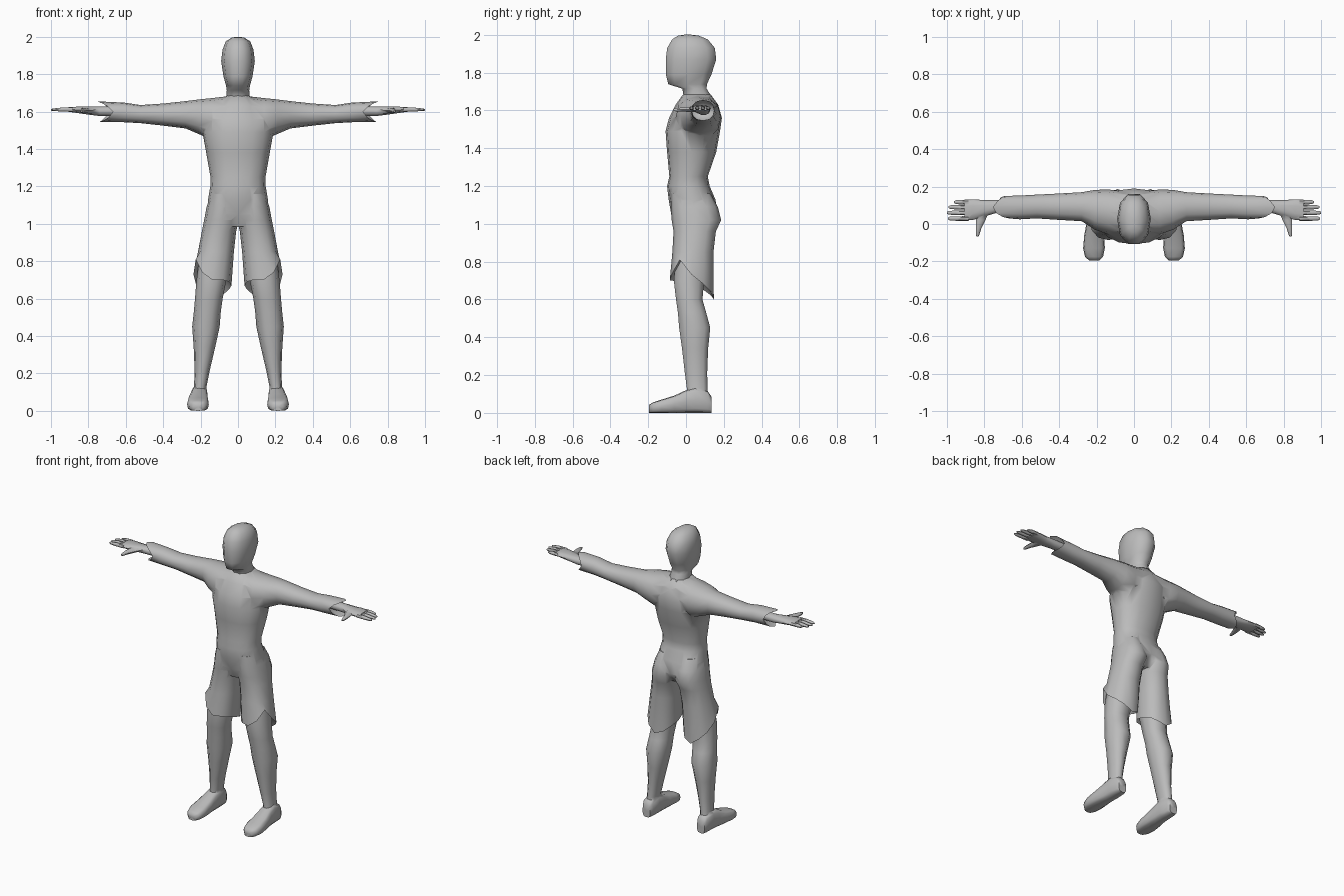
import bpy, bmesh, math

grey = bpy.data.materials.new("plain grey")
grey.diffuse_color = (0.5, 0.5, 0.5, 1)


def loft(name, rings, axis, n=12, side=1, hem=None, power=0.88):
    """Skin rings (t, a0, a1, b0, b1) along an axis; hem sets t per point of the last ring."""
    bm = bmesh.new()

    def place(t, a, b):
        p = {'x': (t, a, b), 'y': (a, t, b), 'z': (a, b, t)}[axis]
        return bm.verts.new((p[0] * side, p[1], p[2]))

    def squash(v):
        return math.copysign(abs(v) ** power, v)

    loops = []
    for k, (t, a0, a1, b0, b1) in enumerate(rings):
        loop = []
        for i in range(n):
            ang = math.tau * i / n
            a = (a0 + a1) / 2 + (a1 - a0) / 2 * squash(math.cos(ang))
            b = (b0 + b1) / 2 + (b1 - b0) / 2 * squash(math.sin(ang))
            loop.append(place(hem[i] if hem and k == len(rings) - 1 else t, a, b))
        loops.append(loop)
    for lo, hi in zip(loops, loops[1:]):
        for i in range(n):
            j = (i + 1) % n
            bm.faces.new((lo[i], lo[j], hi[j], hi[i]))
    # End caps; a hem gets a deep hollow instead of a flat cap
    for k in (0, -1):
        t, a0, a1, b0, b1 = rings[k]
        if hem and k == -1:
            t = rings[-2][0]
        tip = place(t, (a0 + a1) / 2, (b0 + b1) / 2)
        for i in range(n):
            bm.faces.new((loops[k][i], loops[k][(i + 1) % n], tip))
    bmesh.ops.recalc_face_normals(bm, faces=bm.faces)
    me = bpy.data.meshes.new(name)
    bm.to_mesh(me)
    bm.free()
    ob = bpy.data.objects.new(name, me)
    bpy.context.collection.objects.link(ob)
    me.materials.append(grey)
    return ob


def fuse(base, parts):
    """Union the parts into the base and remove them."""
    bpy.context.view_layer.objects.active = base
    for p in parts:
        m = base.modifiers.new("join", 'BOOLEAN')
        m.operation = 'UNION'
        m.solver = 'EXACT'
        m.object = p
        bpy.ops.object.modifier_apply(modifier=m.name)
        bpy.data.objects.remove(p)


# Torso from crotch to collar
body = loft("clothed_body", [
    (0.985, -0.09, 0.09, -0.05, 0.13), (1.05, -0.165, 0.165, -0.078, 0.17),
    (1.13, -0.16, 0.16, -0.092, 0.155), (1.20, -0.148, 0.148, -0.10, 0.125),
    (1.25, -0.147, 0.147, -0.088, 0.115), (1.38, -0.17, 0.17, -0.10, 0.16),
    (1.49, -0.19, 0.19, -0.108, 0.18), (1.56, -0.185, 0.185, -0.09, 0.19),
    (1.63, -0.15, 0.15, -0.055, 0.17), (1.685, -0.06, 0.06, -0.015, 0.13)], 'z', 16)

parts = []
for s in (1, -1):
    # Sleeve with notched cuff
    cuff = [0.69, 0.705, 0.73, 0.755, 0.735, 0.70, 0.668, 0.69, 0.72, 0.74, 0.73, 0.71]
    parts.append(loft("sleeve", [
        (0.03, -0.05, 0.17, 1.50, 1.685), (0.14, -0.055, 0.185, 1.45, 1.672),
        (0.21, -0.03, 0.182, 1.48, 1.665), (0.28, 0.015, 0.17, 1.51, 1.656),
        (0.40, 0.022, 0.163, 1.525, 1.643), (0.52, 0.03, 0.157, 1.538, 1.635),
        (0.61, 0.025, 0.152, 1.543, 1.648), (0.72, 0.03, 0.15, 1.545, 1.655)],
        'x', 12, s, cuff))
    # Trouser leg with a slanted hem, short in front and long behind
    hem = [0.73, 0.68, 0.64, 0.60, 0.62, 0.65, 0.67, 0.69, 0.70, 0.70, 0.74, 0.81]
    parts.append(loft("trouser_leg", [
        (1.16, 0.02, 0.145, -0.08, 0.13), (1.09, -0.005, 0.168, -0.08, 0.168),
        (1.02, -0.006, 0.181, -0.076, 0.186), (0.96, 0.01, 0.193, -0.066, 0.158),
        (0.85, 0.022, 0.214, -0.072, 0.145), (0.70, 0.035, 0.238, -0.086, 0.147)],
        'z', 12, s, hem))
fuse(body, parts)

# Neck and head
loft("head", [
    (1.60, -0.07, 0.07, -0.01, 0.15), (1.67, -0.063, 0.063, -0.015, 0.14),
    (1.715, -0.06, 0.06, -0.022, 0.112), (1.738, -0.064, 0.064, -0.098, 0.115),
    (1.79, -0.078, 0.078, -0.112, 0.14), (1.87, -0.09, 0.09, -0.113, 0.166),
    (1.93, -0.083, 0.083, -0.105, 0.158), (1.975, -0.066, 0.066, -0.078, 0.12),
    (1.995, -0.035, 0.035, -0.045, 0.07), (2.0, -0.01, 0.01, -0.01, 0.03)], 'z', 10)

for s, tag in ((1, "left"), (-1, "right")):
    # Wrist and palm
    hand = loft(tag + "_hand", [
        (0.64, 0.06, 0.125, 1.575, 1.63), (0.74, 0.058, 0.128, 1.575, 1.628),
        (0.80, 0.04, 0.128, 1.583, 1.627), (0.86, 0.022, 0.132, 1.592, 1.627),
        (0.905, 0.018, 0.13, 1.598, 1.624)], 'x', 10, s)
    # Four fingers
    digits = []
    for y, tip in ((0.029, 0.995), (0.06, 1.0), (0.09, 0.992), (0.117, 0.962)):
        digits.append(loft("finger", [
            (0.885, y - 0.013, y + 0.013, 1.60, 1.623),
            ((0.9 + tip) / 2, y - 0.012, y + 0.012, 1.60, 1.622),
            (tip - 0.01, y - 0.010, y + 0.010, 1.602, 1.617),
            (tip, y - 0.005, y + 0.005, 1.605, 1.614)], 'x', 6, s))
    # Thumb
    digits.append(loft("thumb", [
        (0.075, 0.77, 0.84, 1.588, 1.62), (0.02, 0.795, 0.845, 1.59, 1.62),
        (-0.02, 0.815, 0.846, 1.592, 1.617), (-0.055, 0.826, 0.846, 1.594, 1.612),
        (-0.068, 0.832, 0.842, 1.598, 1.608)], 'y', 6, s))
    fuse(hand, digits)

    # Bare leg from thigh to ankle
    leg = loft(tag + "_leg", [
        (0.86, 0.05, 0.20, -0.055, 0.115), (0.70, 0.062, 0.222, -0.068, 0.10),
        (0.60, 0.082, 0.23, -0.056, 0.09), (0.53, 0.092, 0.236, -0.046, 0.11),
        (0.45, 0.098, 0.245, -0.04, 0.132), (0.34, 0.122, 0.237, -0.024, 0.12),
        (0.22, 0.15, 0.232, -0.01, 0.115), (0.13, 0.168, 0.235, 0.002, 0.115),
        (0.06, 0.168, 0.245, 0.0, 0.12)], 'z', 10, s)
    # Foot with flat sole
    foot = loft("foot", [
        (0.135, 0.178, 0.235, 0.0, 0.085), (0.115, 0.168, 0.245, 0.0, 0.115),
        (0.05, 0.162, 0.25, 0.0, 0.135), (0.0, 0.162, 0.255, 0.0, 0.12),
        (-0.06, 0.158, 0.266, 0.0, 0.092), (-0.13, 0.156, 0.272, 0.0, 0.07),
        (-0.175, 0.165, 0.262, 0.0, 0.055), (-0.195, 0.185, 0.24, 0.0, 0.043)],
        'y', 12, s, power=0.6)
    fuse(leg, [foot])

# Smooth shading that keeps cuffs and hems crisp
for ob in bpy.context.scene.objects:
    ob.select_set(True)
bpy.ops.object.shade_smooth_by_angle(angle=math.radians(60))
